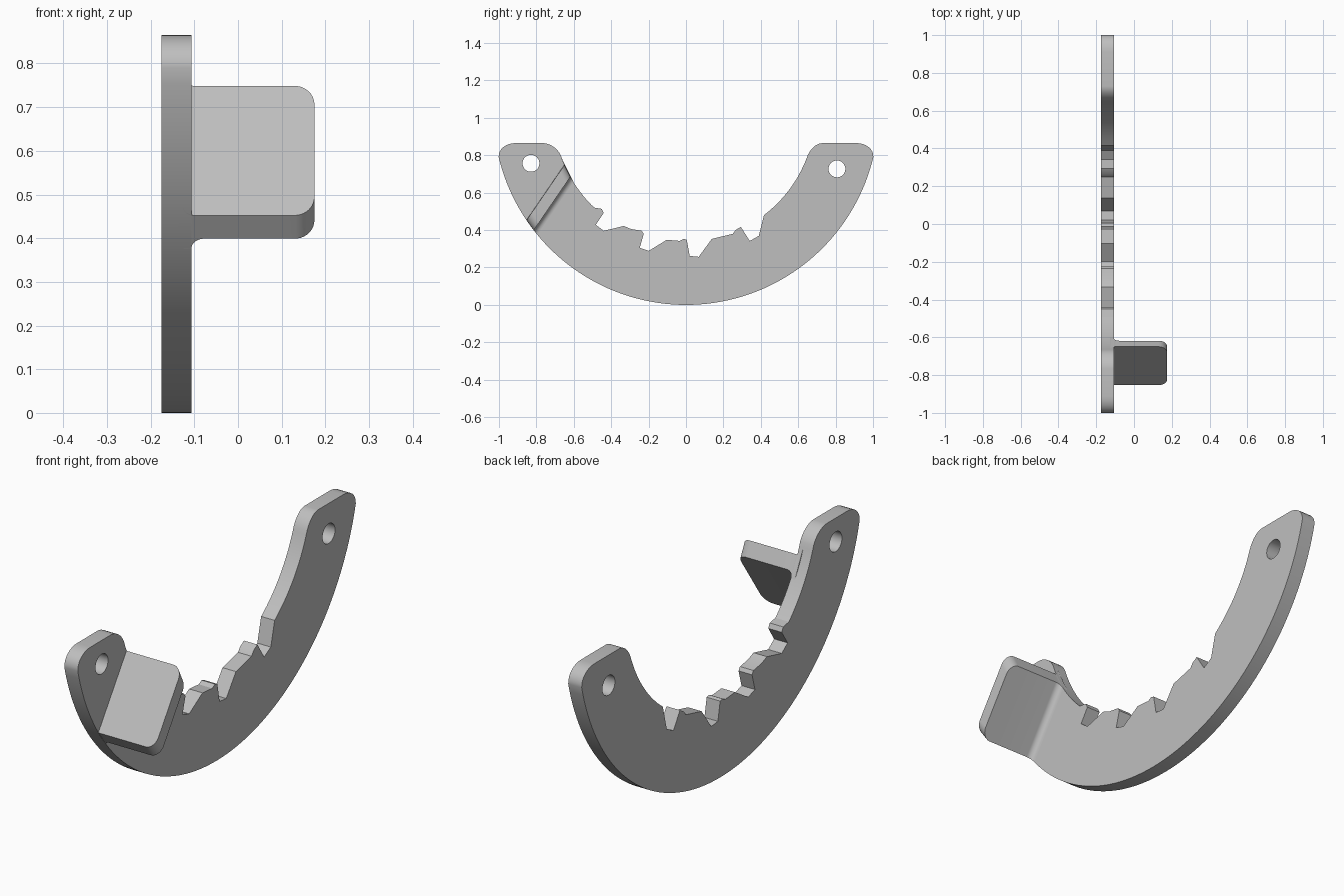
import bpy, bmesh
from math import sin, cos, pi, sqrt, atan2
from mathutils import Vector, Matrix

cube = bpy.data.objects.get("Cube")
if cube:
    bpy.data.objects.remove(cube, do_unlink=True)

grey = bpy.data.materials.new("plain grey")
grey.use_nodes = True
grey.diffuse_color = (0.52, 0.52, 0.52, 1)
grey.node_tree.nodes["Principled BSDF"].inputs["Base Color"].default_value = grey.diffuse_color

CZ = 1.03                       # height of the arc centre
R_OUT, R_IN, R_IN_BACK = 1.03, 0.708, 0.69
X0, X_STEP, X1, X_TIP = -0.175, -0.128, -0.107, 0.175
TOP = 0.865


def make(name, bm):
    bmesh.ops.recalc_face_normals(bm, faces=bm.faces)
    mesh = bpy.data.meshes.new(name)
    bm.to_mesh(mesh)
    bm.free()
    mesh.materials.append(grey)
    ob = bpy.data.objects.new(name, mesh)
    bpy.context.collection.objects.link(ob)
    return ob


def smooth(ob):
    bpy.ops.object.select_all(action='DESELECT')
    ob.select_set(True)
    bpy.context.view_layer.objects.active = ob
    bpy.ops.object.shade_smooth_by_angle(angle=pi / 7)


def arc(r, p, q, steps):
    """Points on a circle about the arc centre, from near p to near q, through the bottom."""
    a, b = (atan2(y, CZ - z) for y, z in (p, q))
    angles = [a + (b - a) * i / steps for i in range(steps + 1)]
    return [(r * sin(t), CZ - r * cos(t)) for t in angles]


def corner(p, c, q, steps=8):
    """Round corner from p to q around the sharp point c."""
    out = []
    for i in range(1, steps):
        t = i / steps
        w = ((1 - t) ** 2, 2 * t * (1 - t) * 0.75, t * t)
        out.append(tuple(sum(k * v[j] for k, v in zip(w, (p, c, q))) / sum(w) for j in (0, 1)))
    return out


# Curved plate outline: outer arc, back end, inner edge with notches, front end
notches = [(-.45, .513), (-.44, .492), (-.482, .428), (-.44, .396), (-.333, .422),
           (-.295, .406), (-.236, .396), (-.226, .38), (-.247, .305), (-.199, .289),
           (-.103, .348), (-.033, .342), (-.012, .353), (.004, .348), (.02, .262),
           (.068, .257), (.138, .353), (.25, .38), (.266, .401), (.293, .417),
           (.341, .342), (.389, .369)]
outer = arc(R_OUT, (-1, .79), (1, .79), 72)
back = arc(R_IN_BACK, (.416, .481), (.642, .785), 16)
front = arc(R_IN, (-.672, .8), (-.493, .519), 16)
outline = outer
outline += corner(outer[-1], (1.005, TOP), (.91, TOP)) + [(.91, TOP), (.73, TOP)]
outline += corner((.73, TOP), (.67, TOP), back[-1]) + back[::-1]
outline += notches[::-1] + front[::-1]
outline += corner(front[0], (-.7, TOP), (-.765, TOP)) + [(-.765, TOP), (-.91, TOP)]
outline += corner((-.91, TOP), (-1.005, TOP), outer[0])

bm = bmesh.new()
face = bm.faces.new([bm.verts.new((X0, y, z)) for y, z in outline])
side = bmesh.ops.extrude_face_region(bm, geom=[face])["geom"]
bmesh.ops.translate(bm, vec=(X1 - X0, 0, 0),
                    verts=[v for v in side if isinstance(v, bmesh.types.BMVert)])
plate = make("curved_plate", bm)

# Tab directions: along its length, and out of its front face
ALONG = Vector((0, .565, .825))
OUT = Vector((0, -.825, .565))
H_FRONT, H_BACK = .377, .315
CENTRE = Vector((0, 0, CZ))

# Cutters: two screw holes, and the thinner area in front of the tab
cutters = []
for y, z in ((-.829, .757), (.807, .727)):
    bm = bmesh.new()
    bmesh.ops.create_cone(bm, cap_ends=True, segments=40, radius1=.045, radius2=.045, depth=.4,
                          matrix=Matrix.Translation((X0, y, z)) @ Matrix.Rotation(pi / 2, 4, 'Y'))
    cutters.append(make("hole_cutter", bm))
bm = bmesh.new()
bmesh.ops.create_cube(bm, size=1)
for v in bm.verts:
    h = .35 if v.co.y < 0 else 1.2
    x = X_STEP if v.co.x < 0 else 0
    v.co = CENTRE + OUT * h + ALONG * (v.co.z * 3 - .5) + Vector((x, 0, 0))
cutters.append(make("step_cutter", bm))

for cutter in cutters:
    cutter.hide_render = True
    mod = plate.modifiers.new("cut", 'BOOLEAN')
    mod.operation, mod.solver, mod.object = 'DIFFERENCE', 'EXACT', cutter
bpy.context.view_layer.update()
cut_mesh = bpy.data.meshes.new_from_object(
    plate.evaluated_get(bpy.context.evaluated_depsgraph_get()))
plate.modifiers.clear()
plate.data = cut_mesh
for cutter in cutters:
    bpy.data.objects.remove(cutter, do_unlink=True)
smooth(plate)


# Bent tab: columns across x, flared at the bend and rounded at the free corners
def bend(x, start, r):
    """Extra thickness of a concave fillet that starts on the plate face."""
    d = min(max(start + r - x, 0), r)
    return r - sqrt(r * r - d * d)


R_BEND, R_TIP, ROWS = .029, .045, 10
xs = {X_STEP, X1, X_TIP}
for i in range(ROWS + 1):
    t = i / ROWS * pi / 2
    xs |= {X_STEP + R_BEND * (1 - cos(t)), X1 + R_BEND * (1 - cos(t)),
           X_TIP - R_TIP + R_TIP * sin(t)}
xs = sorted(xs)
xs = [xs[0]] + [b for a, b in zip(xs, xs[1:]) if b - a > 1e-5]

bm = bmesh.new()
loops = []
for x in xs:
    d = max(x - (X_TIP - R_TIP), 0)
    inset = 1.15 * (R_TIP - sqrt(max(R_TIP ** 2 - d * d, 0)))
    h_front = H_FRONT + bend(x, X_STEP, R_BEND)
    h_back = H_BACK - bend(x, X1, R_BEND)
    ring = []
    for r, shift, heights in ((R_IN, -inset, (h_front, h_back)), (R_OUT, inset, (h_back, h_front))):
        for h in heights:
            s = shift - sqrt(r * r - h * h)
            ring.append(bm.verts.new(CENTRE + OUT * h + ALONG * s + Vector((x, 0, 0))))
    loops.append(ring)
for a, b in zip(loops, loops[1:]):
    for i in range(4):
        j = (i + 1) % 4
        bm.faces.new((a[i], a[j], b[j], b[i]))
bm.faces.new(loops[0])
bm.faces.new(loops[-1])
smooth(make("bent_tab", bm))
